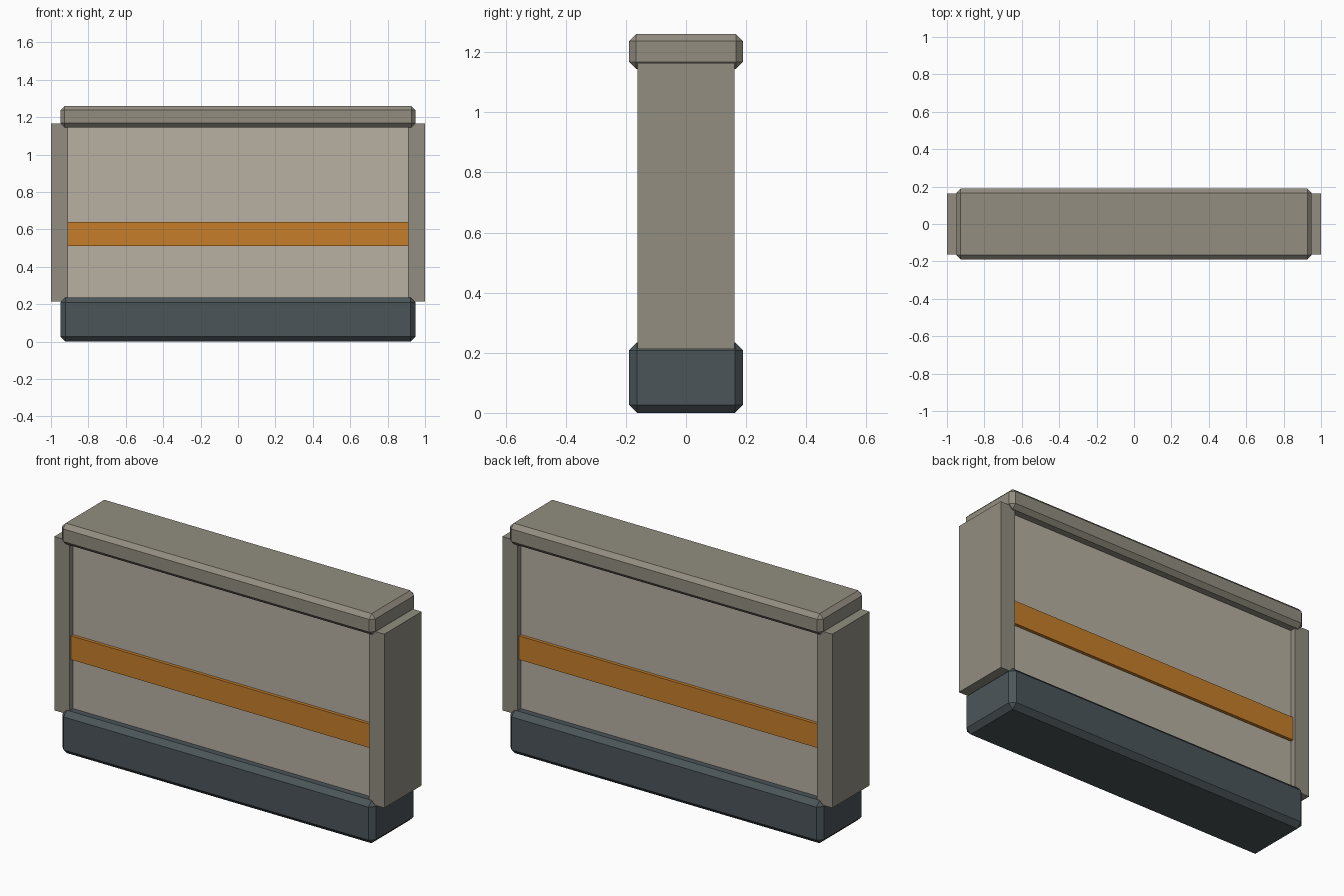
import bpy

cube = bpy.data.objects.get("Cube")
if cube:
    bpy.data.objects.remove(cube, do_unlink=True)


def material(name, hex_code):
    """Flat material from an sRGB hex code, stored as linear values."""
    channels = [int(hex_code[i:i + 2], 16) / 255 for i in (0, 2, 4)]
    linear = [c / 12.92 if c < 0.04045 else ((c + 0.055) / 1.055) ** 2.4 for c in channels]
    mat = bpy.data.materials.new(name)
    mat.use_nodes = True
    mat.diffuse_color = (*linear, 1)
    shader = mat.node_tree.nodes["Principled BSDF"]
    shader.inputs["Base Color"].default_value = (*linear, 1)
    shader.inputs["Roughness"].default_value = 0.8
    return mat


def box(name, x, y, z, mat, chamfer=0):
    """Box spanning the (low, high) ranges, with an optional flat chamfer."""
    spans = (x, y, z)
    bpy.ops.mesh.primitive_cube_add(size=1, location=[(a + b) / 2 for a, b in spans])
    obj = bpy.context.object
    obj.name = name
    obj.scale = [b - a for a, b in spans]
    bpy.ops.object.transform_apply(location=False, rotation=False, scale=True)
    obj.data.materials.append(mat)
    if chamfer:
        bevel = obj.modifiers.new("Chamfer", "BEVEL")
        bevel.width = chamfer
        bevel.segments = 1
    return obj


stone = material("grey stone", "928D80")
pale = material("pale panel", "B8B0A2")
slate = material("dark slate", "4B5559")
orange = material("orange stripe", "C67E2A")

# Plinth and capping
box("base", (-0.95, 0.95), (-0.19, 0.19), (0, 0.235), slate, 0.027)
box("top_cap", (-0.95, 0.95), (-0.19, 0.19), (1.145, 1.26), stone, 0.023)

# Recessed wall panel
box("wall_panel", (-0.92, 0.92), (-0.13, 0.13), (0.2, 1.18), pale)

# End posts and the stripe on each face
for side, label in ((1, "left"), (-1, "right")):
    box(label + "_post", sorted((side * 0.908, side)), (-0.162, 0.162), (0.213, 1.165), stone)
for side, label in ((-1, "front"), (1, "back")):
    box(label + "_stripe", (-0.908, 0.908), sorted((side * 0.125, side * 0.148)), (0.51, 0.64), orange)
